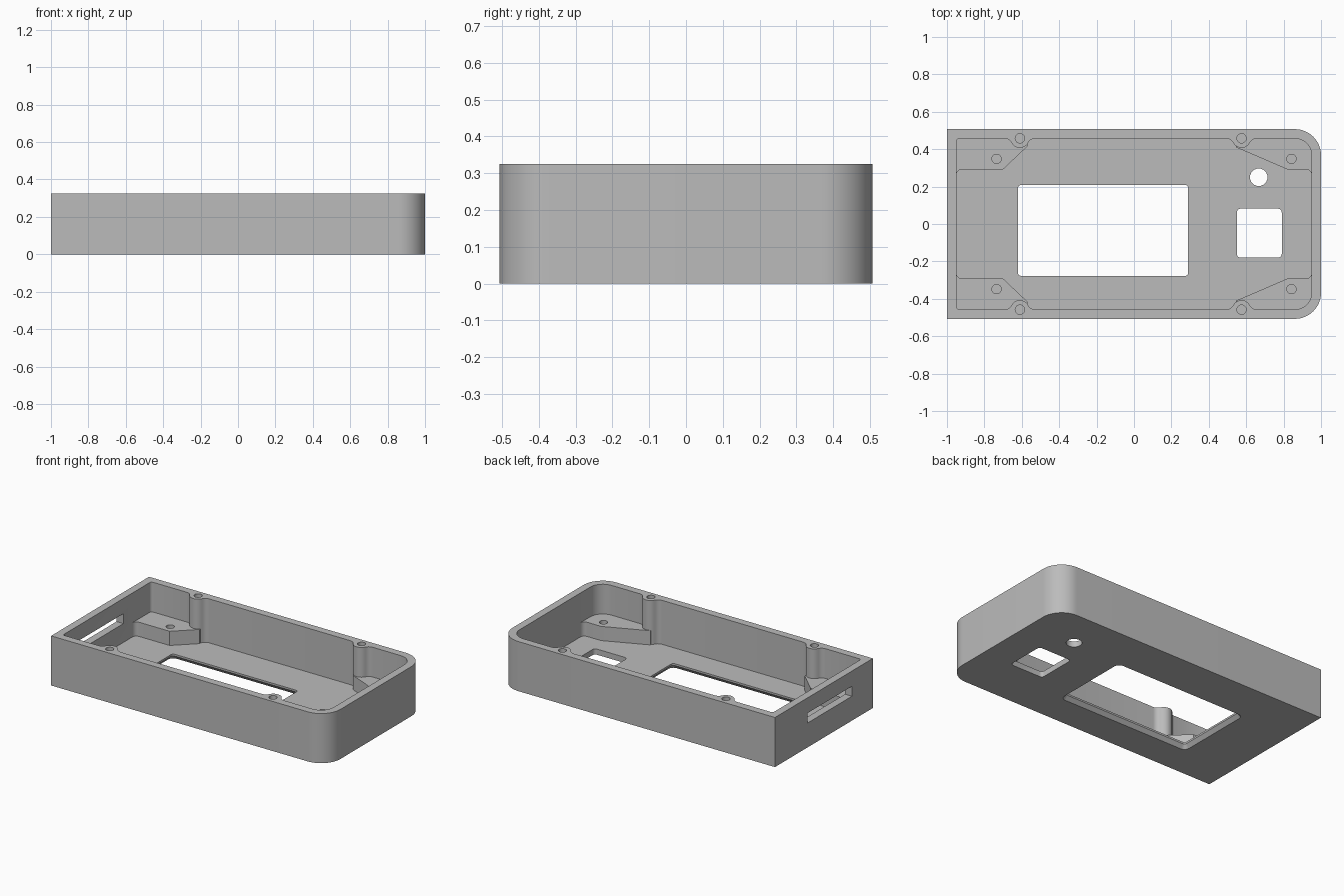
import bpy, bmesh, math

if "Cube" in bpy.data.objects:
    bpy.data.objects.remove(bpy.data.objects["Cube"])

GREY = bpy.data.materials.new("light_grey")
GREY.diffuse_color = (0.5, 0.5, 0.5, 1)
GREY.use_nodes = True
GREY.node_tree.nodes["Principled BSDF"].inputs["Base Color"].default_value = GREY.diffuse_color

HEIGHT, FLOOR, SHELF = 0.325, 0.037, 0.13
BOSSES = [(x, s * 0.458) for x in (-0.61, 0.575) for s in (1, -1)]


def arc(cx, cy, r, a0, a1, n=8):
    return [(cx + r * math.cos(math.radians(a0 + (a1 - a0) * i / n)),
             cy + r * math.sin(math.radians(a0 + (a1 - a0) * i / n))) for i in range(n + 1)]


def rounded_rect(x0, x1, y0, y1, r, n=5):
    return (arc(x1 - r, y1 - r, r, 0, 90, n) + arc(x0 + r, y1 - r, r, 90, 180, n)
            + arc(x0 + r, y0 + r, r, 180, 270, n) + arc(x1 - r, y0 + r, r, 270, 360, n))


def loft(name, layers):
    """Solid through matching outlines stacked at the given heights."""
    bm = bmesh.new()
    rings = [[bm.verts.new((x, y, z)) for x, y in pts] for z, pts in layers]
    n = len(rings[0])
    for lo, hi in zip(rings, rings[1:]):
        for i in range(n):
            j = (i + 1) % n
            bm.faces.new((lo[i], lo[j], hi[j], hi[i]))
    bm.faces.new(rings[0][::-1])
    bm.faces.new(rings[-1])
    bmesh.ops.recalc_face_normals(bm, faces=bm.faces)
    me = bpy.data.meshes.new(name)
    bm.to_mesh(me)
    bm.free()
    me.materials.append(GREY)
    ob = bpy.data.objects.new(name, me)
    bpy.context.collection.objects.link(ob)
    return ob


def prism(name, pts, z0, z1):
    return loft(name, [(z0, pts), (z1, pts)])


def cut(ob, cutter):
    mod = ob.modifiers.new("cut", "BOOLEAN")
    mod.operation, mod.solver, mod.object = "DIFFERENCE", "EXACT", cutter
    bpy.context.view_layer.objects.active = ob
    bpy.ops.object.modifier_apply(modifier=mod.name)
    bpy.data.objects.remove(cutter)


def smooth(ob):
    bpy.ops.object.select_all(action="DESELECT")
    ob.select_set(True)
    bpy.context.view_layer.objects.active = ob
    bpy.ops.object.shade_smooth_by_angle(angle=math.radians(30))


def drill(ob, x, y, r, z0, z1):
    cut(ob, prism("drill", arc(x, y, r, 0, 345, 23), z0, z1))


# Outer case: square corners on the left, rounded corners on the right
R = 0.14
case = prism("case", [(-1, 0.507), (-1, -0.507)]
             + arc(1 - R, -0.507 + R, R, -90, 0, 16) + arc(1 - R, 0.507 - R, R, 0, 90, 16),
             0, HEIGHT)


# Cavity half outline, flowing around the screw bosses on the long wall
def boss_bump(cx):
    wall, big, small = 0.457, 0.05, 0.04
    dx = math.sqrt((big + small) ** 2 - small ** 2)
    a = math.degrees(math.atan2(small, dx))
    return (arc(cx + dx, wall - small, small, 90, 180 - a, 5)
            + arc(cx, wall, big, -a, -180 + a, 10)[1:-1]
            + arc(cx - dx, wall - small, small, a, 90, 5))


half = (arc(0.86, 0.367, 0.09, 0, 90, 12) + boss_bump(0.575) + boss_bump(-0.61)
        + arc(-0.935, 0.442, 0.015, 90, 180, 3))
cavity = half + [(x, -y) for x, y in reversed(half)]
cut(case, prism("cavity", cavity, FLOOR, 0.5))

# Display window, flared towards the underside
W = (-0.62, 0.29, -0.277, 0.208)


def window(grow):
    return rounded_rect(W[0] - grow, W[1] + grow, W[2] - grow, W[3] + grow, 0.015 + grow)


cut(case, loft("window", [(-0.01, window(0.028)), (0.025, window(0)), (0.1, window(0))]))

# Small square opening and round button hole
cut(case, prism("square_opening", rounded_rect(0.55, 0.79, -0.18, 0.082, 0.02), -0.1, 0.1))
drill(case, 0.667, 0.25, 0.047, -0.1, 0.1)

# Slot through the left end wall
cut(case, prism("slot", [(-1.1, -0.29), (-0.9, -0.29), (-0.9, 0.17), (-1.1, 0.17)], 0.16, 0.225))

# Screw holes in the bosses
for x, y in BOSSES:
    drill(case, x, y, 0.025, 0.12, 0.5)
smooth(case)

# Raised corner shelves with screw holes, mirrored front to back
left = ([(-0.975, 0.485), (-0.975, 0.262), (-0.95, 0.262)]
        + arc(-0.92, 0.262, 0.03, 180, 90, 5)
        + [(-0.70, 0.292), (-0.57, 0.415), (-0.57, 0.485)])
right = ([(0.91, 0.485), (0.975, 0.42), (0.975, 0.262), (0.95, 0.262)]
         + arc(0.92, 0.262, 0.03, 0, 90, 5)
         + [(0.82, 0.292), (0.545, 0.41), (0.545, 0.485)])
for side, pts, hx in (("left", left, -0.735), ("right", right, 0.842)):
    for end, s in (("back", 1), ("front", -1)):
        shelf = prism(f"{end}_{side}_shelf", [(x, s * y) for x, y in pts], 0.02, SHELF)
        drill(shelf, hx, s * 0.348, 0.025, 0.05, 0.3)
        smooth(shelf)
        # Keep the boss screw holes clear of the shelf
        bx = -0.61 if side == "left" else 0.575
        drill(shelf, bx, s * 0.458, 0.025, 0.12, 0.3)
